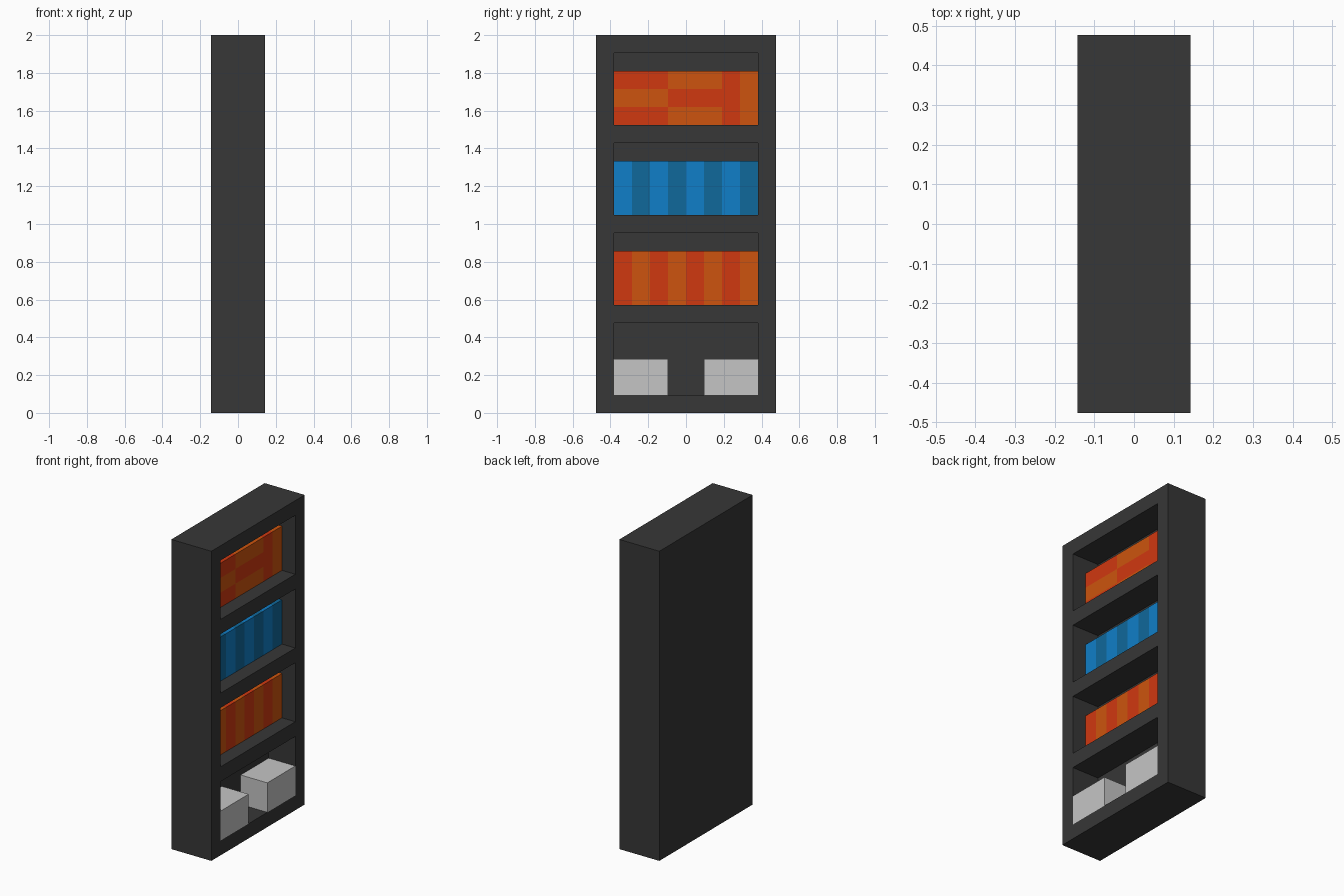
import bpy, bmesh

if "Cube" in bpy.data.objects:
    bpy.data.objects.remove(bpy.data.objects["Cube"])

U = 2 / 21                       # module: the case is 3 x 10 x 21 modules
FRONT, BACK = 1.5 * U, -1.5 * U
INNER = -0.5 * U                 # back wall of the compartments


def srgb(r, g, b):
    lin = lambda c: c / 12.92 if c <= 0.04045 else ((c + 0.055) / 1.055) ** 2.4
    return tuple(lin(c / 255) for c in (r, g, b)) + (1,)


def material(name, rgb):
    m = bpy.data.materials.new(name)
    m.diffuse_color = srgb(*rgb)
    m.use_nodes = True
    m.node_tree.nodes["Principled BSDF"].inputs["Base Color"].default_value = m.diffuse_color
    return m


CHARCOAL = material("charcoal", (55, 55, 55))
RED = material("red", (208, 56, 16))
ORANGE = material("orange", (205, 84, 14))
BLUE = material("blue", (16, 126, 200))
TEAL = material("dark_blue", (16, 104, 155))
GREY = material("light_grey", (197, 197, 197))


def finish(bm, name, mat):
    bmesh.ops.recalc_face_normals(bm, faces=bm.faces)
    me = bpy.data.meshes.new(name)
    bm.to_mesh(me)
    bm.free()
    me.materials.append(mat)
    ob = bpy.data.objects.new(name, me)
    bpy.context.collection.objects.link(ob)
    return ob


def box(name, mat, x0, x1, y, z, w, h):
    """Box from y, z (in modules) with width w and height h, between x0 and x1."""
    bm = bmesh.new()
    bmesh.ops.create_cube(bm, size=1)
    for v in bm.verts:
        v.co = (x1 if v.co.x > 0 else x0,
                (y + w * (v.co.y + 0.5)) * U,
                (z + h * (v.co.z + 0.5)) * U)
    return finish(bm, name, mat)


# Case: a front grid whose openings are pushed in, then closed at the back
bm = bmesh.new()
ys = [-5, -4, 4, 5]
zs = [0, 1, 5, 6, 10, 11, 15, 16, 20, 21]
grid = [[bm.verts.new((FRONT, y * U, z * U)) for z in zs] for y in ys]
openings = []
for i in range(len(ys) - 1):
    for j in range(len(zs) - 1):
        f = bm.faces.new((grid[i][j], grid[i + 1][j], grid[i + 1][j + 1], grid[i][j + 1]))
        if i == 1 and j % 2 == 1:
            openings.append(f)
rim = [e for e in bm.edges if e.is_boundary]
outer = bmesh.ops.extrude_edge_only(bm, edges=rim)["geom"]
for v in outer:
    if isinstance(v, bmesh.types.BMVert):
        v.co.x = BACK
bmesh.ops.holes_fill(bm, edges=[e for e in bm.edges if e.is_boundary])
for f in openings:
    new = bmesh.ops.extrude_discrete_faces(bm, faces=[f])["faces"][0]
    for v in new.verts:
        v.co.x = INNER
finish(bm, "bookcase", CHARCOAL)


def book(mat, y, z, w, h):
    box("book", mat, INNER, 0.5 * U, y, z, w, h)


# Two full rows of upright books
for z, pair in ((6, (RED, ORANGE)), (11, (BLUE, TEAL))):
    for i in range(8):
        book(pair[i % 2], i - 4, z, 1, 3)

# Top row: two stacks of lying books and two upright ones
for k in range(3):
    for s in range(2):
        book((RED, ORANGE)[(k + s) % 2], -4 + 3 * s, 16 + k, 3, 1)
book(RED, 2, 16, 1, 3)
book(ORANGE, 3, 16, 1, 3)

# Storage boxes on the bottom shelf
for y in (-4, 1):
    box("storage_box", GREY, INNER, FRONT, y, 1, 3, 2)
